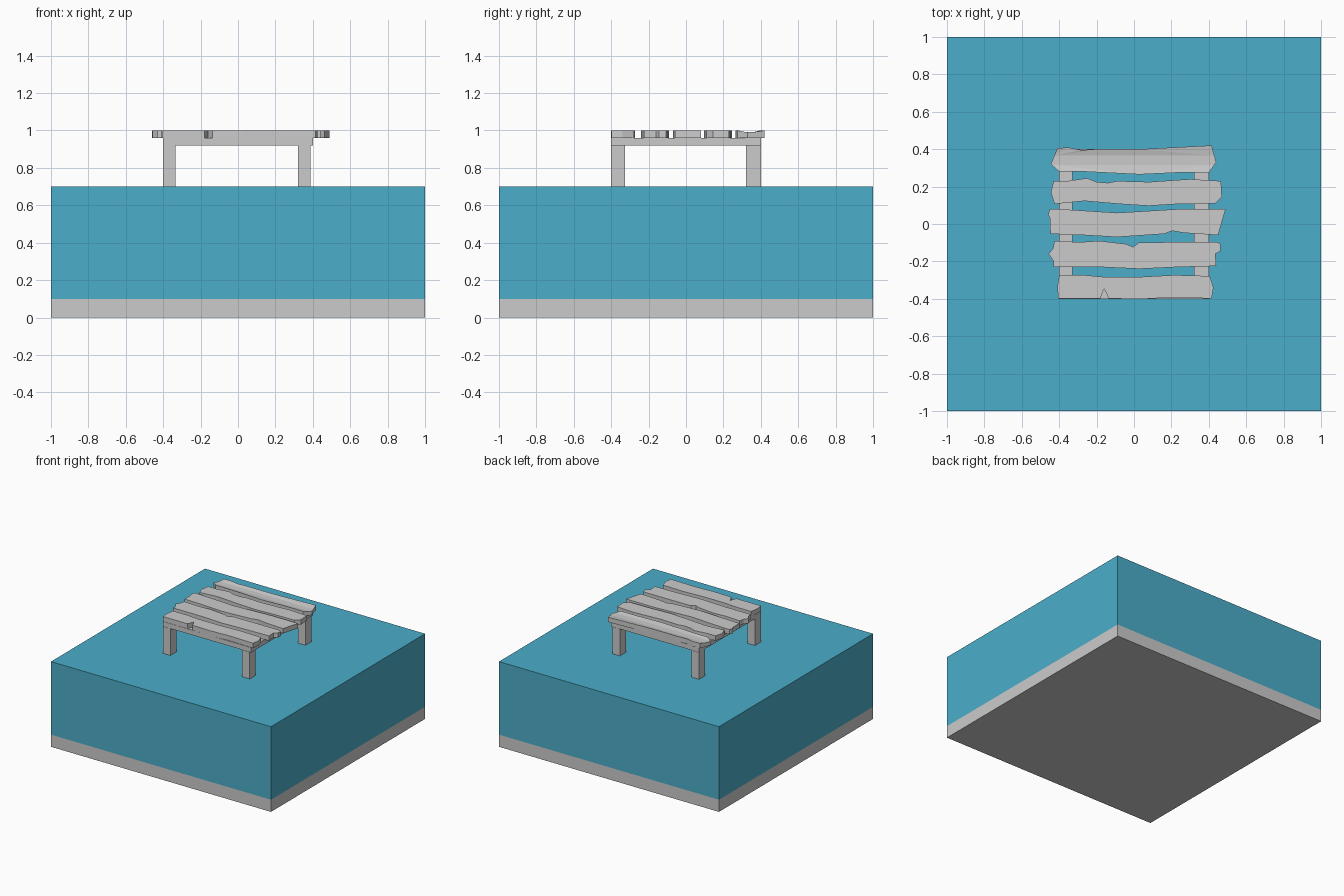
import bpy
import bmesh

if "Cube" in bpy.data.objects:
    bpy.data.objects.remove(bpy.data.objects["Cube"])


def finish(bm, name):
    bmesh.ops.recalc_face_normals(bm, faces=bm.faces)
    mesh = bpy.data.meshes.new(name)
    bm.to_mesh(mesh)
    bm.free()
    obj = bpy.data.objects.new(name, mesh)
    bpy.context.collection.objects.link(obj)
    return obj


def box(name, lo, hi):
    bm = bmesh.new()
    bmesh.ops.create_cube(bm, size=1)
    for v in bm.verts:
        for i in range(3):
            v.co[i] = hi[i] if v.co[i] > 0 else lo[i]
    return finish(bm, name)


def plank(name, outline, z0=0.96, z1=1.0, cup=None):
    """Extrude an outline; cup = (y_a, y_b, depth) makes a sunken top band."""
    bm = bmesh.new()
    face = bm.faces.new([bm.verts.new((x, y, z0)) for x, y in outline])
    up = bmesh.ops.extrude_face_region(bm, geom=[face], use_keep_orig=True)
    for v in up["geom"]:
        if isinstance(v, bmesh.types.BMVert):
            v.co.z = z1
    if cup:
        for y in cup[:2]:
            bmesh.ops.bisect_plane(bm, geom=bm.verts[:] + bm.edges[:] + bm.faces[:],
                                   plane_co=(0, y, 0), plane_no=(0, 1, 0))
        for v in bm.verts:
            if v.co.z > z1 - 0.001 and cup[0] - 0.001 < v.co.y < cup[1] + 0.001:
                v.co.z -= cup[2]
    big = [f for f in bm.faces if len(f.verts) > 4]
    bmesh.ops.triangulate(bm, faces=big)
    return finish(bm, name)


# Seabed slab and water block
box("seabed", (-1, -1, 0), (1, 1, 0.1))
water = box("water", (-1, -1, 0.1), (1, 1, 0.7))
blue = bpy.data.materials.new("water_blue")
blue.diffuse_color = (0.07, 0.42, 0.59, 1)
blue.use_nodes = True
blue.node_tree.nodes["Principled BSDF"].inputs["Base Color"].default_value = blue.diffuse_color
water.data.materials.append(blue)

# Legs run down through the water to the seabed
for side, x0, x1 in (("left", -0.4, -0.333), ("right", 0.32, 0.388)):
    for end, y0, y1 in (("front", -0.402, -0.325), ("back", 0.322, 0.402)):
        box(f"{end}_{side}_leg", (x0, y0, 0.1), (x1, y1, 0.92))

# Frame beams under the planks
for side, x0, x1 in (("left", -0.4, -0.328), ("right", 0.32, 0.4)):
    box(f"{side}_beam", (x0, -0.4, 0.92), (x1, 0.4, 0.96))
for end, y0, y1 in (("front", -0.4, -0.325), ("back", 0.325, 0.4)):
    box(f"{end}_beam", (-0.328, y0, 0.92), (0.32, y1, 0.96))

# Weathered deck planks, back to front
plank("plank_1", [
    (-.41, .405), (-.355, .41), (-.28, .395), (-.21, .40), (.03, .40), (.415, .42),
    (.44, .33), (.40, .275), (.24, .275), (.03, .265), (-.265, .28), (-.40, .28),
    (-.445, .32)], cup=(.315, .365, .008))
plank("plank_2", [
    (-.43, .23), (-.355, .23), (-.25, .245), (-.2, .225), (-.14, .22), (-.09, .23),
    (.08, .225), (.3, .24), (.465, .23), (.47, .145), (.435, .11), (.24, .107),
    (.08, .097), (-.08, .107), (-.265, .123), (-.425, .107), (-.445, .17)])
plank("plank_3", [
    (-.45, .08), (-.4, .08), (-.09, .06), (.24, .08), (.49, .08), (.45, -.06),
    (.35, -.053), (.27, -.048), (.205, -.037), (.16, -.053), (-.09, -.07),
    (-.265, -.06), (-.447, -.053), (-.45, .03), (-.46, .05)])
plank("plank_4", [
    (-.425, -.09), (-.29, -.097), (-.185, -.09), (-.04, -.107), (-.005, -.123),
    (.025, -.1), (.19, -.097), (.445, -.097), (.463, -.107), (.463, -.145),
    (.435, -.16), (.44, -.225), (.24, -.23), (.03, -.24), (-.185, -.23),
    (-.43, -.23), (-.43, -.2), (-.457, -.16), (-.433, -.13)])
plank("plank_5", [
    (-.4, -.273), (-.265, -.273), (-.16, -.283), (.03, -.283), (.215, -.273),
    (.405, -.278), (.425, -.34), (.415, -.398), (.19, -.393), (.03, -.402),
    (-.135, -.398), (-.16, -.345), (-.18, -.398), (-.405, -.398), (-.41, -.337)])
